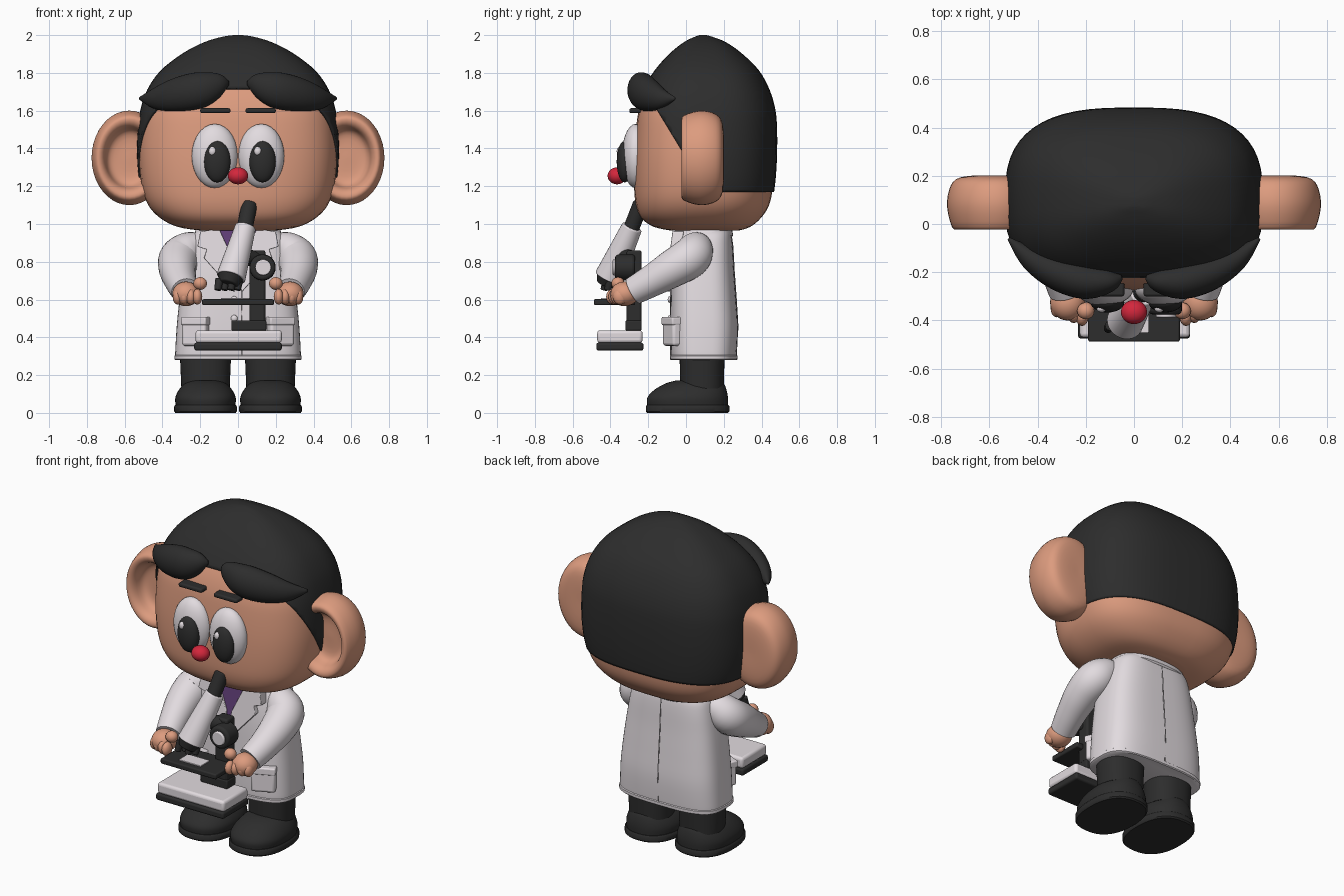
import bpy, bmesh, math
from mathutils import Vector, Matrix

if "Cube" in bpy.data.objects:
    bpy.data.objects.remove(bpy.data.objects["Cube"])


def material(name, r, g, b):
    m = bpy.data.materials.new(name)
    m.use_nodes = True
    m.diffuse_color = (r, g, b, 1)
    node = m.node_tree.nodes["Principled BSDF"]
    node.inputs["Base Color"].default_value = (r, g, b, 1)
    node.inputs["Roughness"].default_value = 0.6
    return m


SKIN = material("skin", 0.72, 0.33, 0.21)
BLACK = material("soft black", 0.026, 0.026, 0.026)
WHITE = material("coat white", 0.76, 0.71, 0.74)
RED = material("nose red", 0.65, 0.02, 0.045)
PURPLE = material("shirt purple", 0.12, 0.05, 0.19)
GREY = material("seam grey", 0.3, 0.28, 0.29)


def finish(name, bm, mat, bevel=0, angle=40):
    mesh = bpy.data.meshes.new(name)
    bm.to_mesh(mesh)
    bm.free()
    mesh.materials.append(mat)
    for p in mesh.polygons:
        p.use_smooth = True
    mesh.set_sharp_from_angle(angle=math.radians(angle))
    ob = bpy.data.objects.new(name, mesh)
    bpy.context.collection.objects.link(ob)
    if bevel:
        mod = ob.modifiers.new("bevel", 'BEVEL')
        mod.width, mod.segments = bevel, 3
    return ob


def spline(rows, k=4):
    """Catmull-Rom smoothing of a list of equal-length tuples."""
    out = []
    for i in range(len(rows) - 1):
        a, b = rows[max(i - 1, 0)], rows[i]
        c, d = rows[i + 1], rows[min(i + 2, len(rows) - 1)]
        for j in range(k):
            t = j / k
            out.append(tuple(q + t / 2 * (r - p + t * (2*p - 5*q + 4*r - s + t * (3*q - p - 3*r + s)))
                             for p, q, r, s in zip(a, b, c, d)))
    return out + [rows[-1]]


def skin_rings(rings):
    bm = bmesh.new()
    vs = [[bm.verts.new(p) for p in ring] for ring in rings]
    n = len(vs[0])
    for a, b in zip(vs, vs[1:]):
        for i in range(n):
            bm.faces.new((a[i], a[(i + 1) % n], b[(i + 1) % n], b[i]))
    bm.faces.new(vs[0])
    bm.faces.new(vs[-1])
    bmesh.ops.recalc_face_normals(bm, faces=bm.faces)
    return bm


def loft(rows, x=0, power=2.8, segs=56):
    """Stack rounded sections; each row is height, half width, front y, back y."""
    rings = []
    for z, w, yf, yb in rows:
        ring = []
        for i in range(segs):
            c, s = math.cos(math.tau * i / segs), math.sin(math.tau * i / segs)
            e = 2 / power
            ring.append((x + w * math.copysign(abs(c) ** e, c),
                         (yf + yb) / 2 + (yb - yf) / 2 * math.copysign(abs(s) ** e, s), z))
        rings.append(ring)
    return skin_rings(rings)


def tube(rows, flat=1.0, segs=28):
    """Sweep along rows of x, y, z, radius."""
    rings = []
    for i, (x, y, z, r) in enumerate(rows):
        t = Vector(rows[min(i + 1, len(rows) - 1)][:3]) - Vector(rows[max(i - 1, 0)][:3])
        side = t.cross(Vector((0, 0, 1))).normalized()
        up = side.cross(t).normalized()
        rings.append([Vector((x, y, z)) + side * r * flat * math.cos(math.tau * k / segs)
                      + up * r * math.sin(math.tau * k / segs) for k in range(segs)])
    return skin_rings(rings)


def ball(name, mat, pos, size, segs=28):
    bm = bmesh.new()
    bmesh.ops.create_uvsphere(bm, u_segments=segs, v_segments=segs // 2, radius=1,
                              matrix=Matrix.Translation(pos) @ Matrix.Diagonal((*size, 1)))
    return finish(name, bm, mat, angle=80)


def box(name, mat, lo, hi, bevel=0.008, turn=0):
    mid = (Vector(lo) + Vector(hi)) / 2
    size = Vector(hi) - Vector(lo)
    bm = bmesh.new()
    bmesh.ops.create_cube(bm, size=1, matrix=Matrix.Translation(mid)
                          @ Matrix.Rotation(turn, 4, 'Z') @ Matrix.Diagonal((*size, 1)))
    return finish(name, bm, mat, bevel)


def rod(name, mat, a, b, ra, rb, bevel=0.006):
    a, b = Vector(a), Vector(b)
    d = b - a
    bm = bmesh.new()
    bmesh.ops.create_cone(bm, cap_ends=True, segments=28, radius1=ra, radius2=rb, depth=d.length,
                          matrix=Matrix.Translation((a + b) / 2) @ d.to_track_quat('Z', 'Y').to_matrix().to_4x4())
    return finish(name, bm, mat, bevel)


def plate(name, mat, pts, front, depth=0.06):
    """Chest panel from x, z points, leaning back with height."""
    rings = [[(x, front + d + 0.13 * (z - 0.65), z) for x, z in pts] for d in (0, depth)]
    return finish(name, skin_rings(rings), mat, 0.004)


# Head and hair
head_rows = [(0.965, 0.2, -0.08, 0.28), (0.985, 0.32, -0.17, 0.34), (1.03, 0.41, -0.235, 0.395),
             (1.1, 0.475, -0.265, 0.44), (1.2, 0.51, -0.275, 0.46), (1.35, 0.525, -0.275, 0.47),
             (1.5, 0.52, -0.265, 0.47), (1.6, 0.505, -0.25, 0.46), (1.7, 0.47, -0.215, 0.43),
             (1.8, 0.4, -0.155, 0.375), (1.89, 0.285, -0.075, 0.285), (1.95, 0.17, 0, 0.2),
             (1.98, 0.07, 0.06, 0.125), (1.988, 0.01, 0.085, 0.095)]
head_rows = spline(head_rows)
finish("head", loft(head_rows), SKIN, angle=80)
hair = loft([(z + 0.012, w + 0.01, f - 0.012, b + 0.012) for z, w, f, b in head_rows])
for co, no in (((0, 0, 1.17), (0, 0, 1)), ((0, -0.03, 1.4), (0, 1.65, 1))):
    bmesh.ops.bisect_plane(hair, geom=hair.verts[:] + hair.edges[:] + hair.faces[:],
                           plane_co=co, plane_no=no, clear_inner=True)
shell = finish("hair", hair, BLACK, angle=80).modifiers.new("thickness", 'SOLIDIFY')
shell.thickness, shell.offset = 0.015, -1

ear_profile = spline([(0.02, 0.07), (0.4, 0.07), (0.58, 0.05), (0.67, 0.0), (0.78, -0.022), (0.9, -0.012),
                      (1, 0.07), (0.96, 0.14), (0.82, 0.185), (0.5, 0.2), (0.02, 0.2)], 3)

for s, side in ((1, "left"), (-1, "right")):
    # Ears with a hollow front
    rings = [[(s * 0.575 + 0.2 * r * math.cos(math.tau * k / 40), y,
               1.35 + 0.25 * r * math.sin(math.tau * k / 40)) for k in range(40)] for r, y in ear_profile]
    finish(side + "_ear", skin_rings(rings), SKIN, angle=80)
    # Swept fringe lock
    lock = [(0.05, -0.22, 1.745, 0.012), (0.1, -0.235, 1.74, 0.06), (0.2, -0.235, 1.71, 0.095),
            (0.32, -0.2, 1.685, 0.09), (0.43, -0.14, 1.665, 0.06), (0.52, -0.06, 1.665, 0.008)]
    finish(side + "_fringe", tube(spline([(s * x, y, z, r) for x, y, z, r in lock], 5), 0.8), BLACK, angle=80)
    # Face
    ball(side + "_eye", WHITE, (s * 0.123, -0.265, 1.36), (0.122, 0.075, 0.17))
    px = s * 0.12 + 0.01
    ball(side + "_pupil", BLACK, (px, -0.325, 1.33), (0.07, 0.042, 0.11))
    ball(side + "_eye_glint", WHITE, (px - 0.025, -0.352, 1.385), (0.02, 0.015, 0.024), 16)
    box(side + "_eyebrow", BLACK, (s * 0.12 - 0.08, -0.3, 1.587), (s * 0.12 + 0.08, -0.22, 1.613), 0.01)
    # Sleeve and hand
    arm = [(0.2, 0.06, 0.89, 0.07), (0.26, 0.05, 0.865, 0.095), (0.31, 0.02, 0.82, 0.107),
           (0.32, -0.07, 0.765, 0.1), (0.305, -0.18, 0.7, 0.085), (0.28, -0.28, 0.645, 0.074)]
    finish(side + "_sleeve", tube(spline([(s * x, y, z, r) for x, y, z, r in arm], 5)), WHITE)
    ball(side + "_palm", SKIN, (s * 0.275, -0.325, 0.63), (0.073, 0.075, 0.065))
    ball(side + "_thumb", SKIN, (s * 0.2, -0.36, 0.685), (0.036, 0.035, 0.034), 20)
    for i in range(4):
        ball(f"{side}_finger_{i + 1}", SKIN, (s * (0.215 + 0.035 * i), -0.385 + 0.012 * i, 0.615),
             (0.026, 0.038, 0.042), 16)
    # Leg and shoe
    x = s * 0.172
    finish(side + "_trouser_leg", loft([(0.13, 0.128, -0.03, 0.2), (0.34, 0.137, -0.035, 0.205)], x, 2.3), BLACK)
    finish(side + "_sole", loft([(0, 0.16, -0.205, 0.222), (0.008, 0.166, -0.213, 0.23),
                                 (0.034, 0.166, -0.213, 0.23), (0.042, 0.16, -0.207, 0.224)], x, 2.4), BLACK)
    shoe = [(0.04, 0.158, -0.205, 0.222), (0.08, 0.16, -0.205, 0.222), (0.12, 0.142, -0.17, 0.215),
            (0.155, 0.11, -0.11, 0.2), (0.172, 0.07, -0.05, 0.17)]
    finish(side + "_shoe", loft(spline(shoe), x, 2.3), BLACK)
    # Lapel and pocket
    plate(side + "_lapel", WHITE, [(s * a, b) for a, b in ((0.1, 0.975), (0.2, 0.96), (0.215, 0.88), (0.165, 0.865),
                                   (0.18, 0.82), (0.02, 0.64), (0.004, 0.7), (0.02, 0.8))], -0.112)
    box(side + "_pocket", WHITE, (s * 0.225 - 0.07, -0.1, 0.355), (s * 0.225 + 0.07, -0.04, 0.505), 0.015, s * 0.42)
    box(side + "_pocket_flap", WHITE, (s * 0.225 - 0.073, -0.105, 0.465), (s * 0.225 + 0.073, -0.04, 0.508),
        0.008, s * 0.42)

ball("nose", RED, (0, -0.365, 1.255), (0.054, 0.05, 0.045))

# Coat, hem, collar and shirt
coat = [(0.28, 0.328, -0.07, 0.262), (0.3, 0.333, -0.08, 0.268), (0.45, 0.325, -0.084, 0.275),
        (0.6, 0.31, -0.082, 0.266), (0.75, 0.29, -0.078, 0.255), (0.88, 0.265, -0.065, 0.248),
        (0.95, 0.235, -0.045, 0.238), (0.99, 0.17, -0.02, 0.215)]
finish("coat", loft(spline(coat), power=3.2), WHITE, angle=50)
finish("hem", loft([(0.279, 0.33, -0.078, 0.268), (0.284, 0.337, -0.085, 0.273), (0.302, 0.337, -0.086, 0.274),
                    (0.306, 0.332, -0.08, 0.268)], power=3.2), WHITE)
finish("collar", loft([(0.93, 0.225, -0.045, 0.243), (0.94, 0.235, -0.052, 0.25), (0.975, 0.222, -0.045, 0.243),
                       (0.985, 0.205, -0.035, 0.23)], power=2.6), WHITE)
plate("shirt", PURPLE, [(-0.115, 0.975), (0.115, 0.975), (0.02, 0.72), (-0.02, 0.72)], -0.1)
finish("back_seam", tube([(0, b - 0.001, z, 0.004) for z, w, f, b in coat[1:-1]], segs=8), GREY)
finish("front_seam", tube([(0.02, f, z, 0.004) for z, w, f, b in coat[1:5]], segs=8), GREY)
for i in range(3):
    ball(f"button_{i + 1}", WHITE, (-0.02, -0.085, 0.4 + 0.1 * i), (0.018, 0.012, 0.018), 16)

# Microscope base, stage and column
box("microscope_foot", BLACK, (-0.232, -0.475, 0.33), (0.232, -0.225, 0.372), 0.012)
box("microscope_base", WHITE, (-0.225, -0.47, 0.37), (0.232, -0.23, 0.437), 0.016)
box("column_foot", BLACK, (-0.035, -0.32, 0.435), (0.15, -0.235, 0.49))
box("column", BLACK, (0.06, -0.315, 0.44), (0.145, -0.235, 0.86), 0.012)
box("stage", BLACK, (-0.19, -0.488, 0.57), (0.19, -0.27, 0.602))
box("slide", WHITE, (-0.09, -0.45, 0.6), (0.06, -0.36, 0.608), 0.002)
rod("focus_knob", BLACK, (0.13, -0.375, 0.77), (0.13, -0.27, 0.77), 0.068, 0.07, 0.015)
rod("focus_cap", WHITE, (0.133, -0.388, 0.77), (0.133, -0.36, 0.77), 0.042, 0.042)
rod("tube_arm", BLACK, (0.1, -0.28, 0.81), (0, -0.35, 0.84), 0.045, 0.04)

# Microscope barrel, eyepiece and lenses
rod("barrel", WHITE, (-0.038, -0.408, 0.715), (0.04, -0.285, 0.985), 0.078, 0.055)
rod("eyepiece", BLACK, (0.03, -0.3, 0.95), (0.062, -0.238, 1.11), 0.042, 0.042)
rod("lens_turret", BLACK, (-0.052, -0.425, 0.68), (-0.04, -0.408, 0.72), 0.05, 0.07)
for i in range(4):
    lx, ly = -0.108 + 0.035 * i, -0.435 + 0.02 * (i % 2)
    rod(f"lens_{i + 1}", BLACK, (lx, ly, 0.65), (lx + 0.01, ly + 0.015, 0.71), 0.018, 0.022, 0.004)
